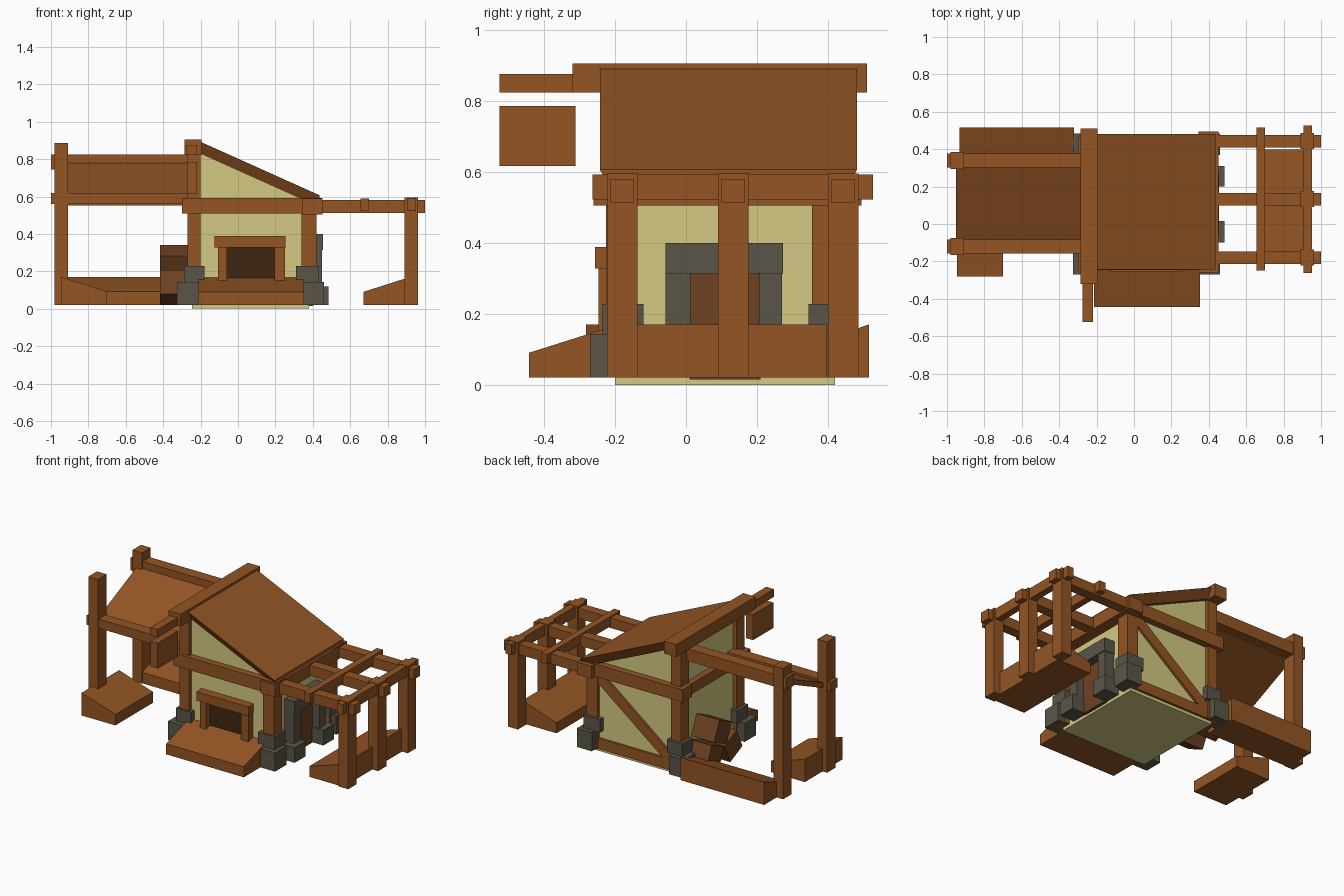
import bpy, bmesh, math
from mathutils import Matrix, Vector

if "Cube" in bpy.data.objects:
    bpy.data.objects.remove(bpy.data.objects["Cube"])


def srgb(r, g, b):
    f = lambda c: (c / 255 / 12.92) if c < 10 else ((c / 255 + 0.055) / 1.055) ** 2.4
    return (f(r), f(g), f(b), 1.0)


def material(name, rgb):
    m = bpy.data.materials.new(name)
    m.diffuse_color = srgb(*rgb)
    m.use_nodes = True
    m.node_tree.nodes["Principled BSDF"].inputs["Base Color"].default_value = m.diffuse_color
    return m


WOOD = material("warm wood", (147, 85, 36))
DARK = material("dark wood", (110, 66, 34))
HOLE = material("window dark", (64, 38, 18))
PLASTER = material("khaki plaster", (211, 202, 130))
STONE = material("grey stone", (90, 85, 72))


def finish(name, bm, mat):
    bmesh.ops.recalc_face_normals(bm, faces=bm.faces)
    me = bpy.data.meshes.new(name)
    bm.to_mesh(me)
    bm.free()
    me.materials.append(mat)
    ob = bpy.data.objects.new(name, me)
    bpy.context.collection.objects.link(ob)
    return ob


def box(name, x, y, z, mat=WOOD, tilt=0):
    """Box from (min, max) ranges, optionally tilted about the x axis."""
    bm = bmesh.new()
    bmesh.ops.create_cube(bm, size=1)
    size = [r[1] - r[0] for r in (x, y, z)]
    mid = Vector([(r[0] + r[1]) / 2 for r in (x, y, z)])
    bmesh.ops.scale(bm, vec=size, verts=bm.verts)
    bmesh.ops.rotate(bm, matrix=Matrix.Rotation(math.radians(tilt), 3, 'X'), verts=bm.verts)
    bmesh.ops.translate(bm, vec=mid, verts=bm.verts)
    return finish(name, bm, mat)


def prism(name, profile, axis, lo, hi, mat=WOOD):
    """Extrude a profile: axis 'y' takes (x, z) points, axis 'x' takes (y, z)."""
    bm = bmesh.new()
    place = (lambda p, t: (p[0], t, p[1])) if axis == 'y' else (lambda p, t: (t, p[0], p[1]))
    a = [bm.verts.new(place(p, lo)) for p in profile]
    b = [bm.verts.new(place(p, hi)) for p in profile]
    bm.faces.new(a)
    bm.faces.new(b[::-1])
    n = len(profile)
    for i in range(n):
        bm.faces.new((a[i], b[i], b[(i + 1) % n], a[(i + 1) % n]))
    return finish(name, bm, mat)


# --- House body: plastered walls under a single slope
prism("plaster_walls", [(-0.245, 0), (0.38, 0), (0.38, 0.575), (-0.245, 0.85)],
      'y', -0.2, 0.42, PLASTER)

# Corner posts with two-course stone footings
for sy, py, lower, upper in (("front", (-0.225, -0.14), (-0.27, -0.15), (-0.235, -0.12)),
                             ("back", (0.355, 0.44), (0.37, 0.485), (0.345, 0.455))):
    box(f"{sy}_left_post", (-0.27, -0.2), py, (0.02, 0.83))
    box(f"{sy}_right_post", (0.34, 0.42), py, (0.02, 0.52))
    box(f"{sy}_left_lower_stone", (-0.325, -0.215), lower, (0.02, 0.143), STONE)
    box(f"{sy}_left_upper_stone", (-0.29, -0.18), upper, (0.143, 0.228), STONE)
    box(f"{sy}_right_lower_stone", (0.35, 0.46), lower, (0.02, 0.143), STONE)
    box(f"{sy}_right_upper_stone", (0.31, 0.433), upper, (0.143, 0.228), STONE)

# Ring of wall plates and low sills
box("front_plate", (-0.3, 0.45), (-0.245, -0.15), (0.51, 0.593))
box("back_plate", (-0.3, 0.45), (0.365, 0.465), (0.51, 0.593))
box("right_plate", (0.345, 0.453), (-0.26, 0.495), (0.505, 0.588))
box("left_plate", (-0.285, -0.2), (-0.24, 0.46), (0.515, 0.585))
box("back_sill", (-0.22, 0.36), (0.36, 0.435), (0.02, 0.09))
box("left_sill", (-0.262, -0.2), (-0.15, 0.37), (0.02, 0.09))
prism("back_brace", [(0.34, 0.455), (0.34, 0.515), (0.30, 0.515), (-0.2, 0.125),
                     (-0.2, 0.065), (-0.165, 0.065)], 'y', 0.40, 0.435)

# Roof slab, undercut along its gable ends
bm = bmesh.new()
rings = []
for dz, x1, y0, y1 in ((0, 0.437, -0.243, 0.482), (-0.064, 0.437, -0.205, 0.445)):
    top = lambda x: 0.89 + dz - 0.449 * (x + 0.195)
    rings.append([bm.verts.new((x, y, top(x))) for x, y in
                  ((-0.21, y0), (x1, y0), (x1, y1), (-0.21, y1))])
a, b = rings
bm.faces.new(a)
bm.faces.new(b[::-1])
for i in range(4):
    j = (i + 1) % 4
    bm.faces.new((a[i], b[i], b[j], a[j]))
finish("main_roof", bm, WOOD)
box("ridge_beam", (-0.285, -0.195), (-0.32, 0.51), (0.823, 0.905))

# Hanging board on its bracket
box("sign_bracket", (-0.275, -0.22), (-0.525, -0.3), (0.823, 0.875))
box("sign_board", (-0.272, -0.22), (-0.525, -0.312), (0.617, 0.785))

# Front window and sloped step
box("front_window", (-0.07, 0.205), (-0.208, -0.19), (0.15, 0.34), HOLE)
box("window_left_jamb", (-0.107, -0.06), (-0.247, -0.19), (0.1, 0.335))
box("window_right_jamb", (0.195, 0.25), (-0.247, -0.19), (0.1, 0.335))
box("window_lintel", (-0.125, 0.255), (-0.257, -0.19), (0.328, 0.388))
prism("front_step", [(-0.443, 0.02), (-0.19, 0.02), (-0.19, 0.17), (-0.443, 0.09)],
      'x', -0.215, 0.353)

# Side door in a stone surround
box("side_door", (0.36, 0.4), (0.01, 0.21), (0.015, 0.32), DARK)
box("door_lintel", (0.36, 0.455), (-0.058, 0.273), (0.313, 0.4), STONE)
for n, jamb, base in (("front", (-0.058, 0.012), (-0.1, 0.015)),
                      ("back", (0.207, 0.27), (0.2, 0.31))):
    box(f"door_{n}_jamb", (0.36, 0.45), jamb, (0.02, 0.32), STONE)
    box(f"door_{n}_base_stone", (0.37, 0.485), base, (0.02, 0.12), STONE)

# --- Pergola on the right
for n, y in (("front", -0.18), ("middle", 0.133), ("back", 0.443)):
    box(f"pergola_{n}_post", (0.89, 0.963), (y - 0.043, y + 0.043), (0.02, 0.595))
    box(f"pergola_{n}_rafter", (0.43, 1.0), (y - 0.033, y + 0.033), (0.513, 0.58))
box("pergola_inner_crossbar", (0.655, 0.7), (-0.248, 0.517), (0.525, 0.59))
box("pergola_outer_crossbar", (0.907, 0.952), (-0.263, 0.527), (0.522, 0.592))
prism("pergola_bench", [(0.67, 0.02), (0.92, 0.02), (0.92, 0.17), (0.67, 0.09)],
      'y', -0.212, 0.397)

# --- Lean-to on the left
for n, y, z in (("front", -0.12, (0.56, 0.62)), ("back", 0.34, (0.745, 0.825))):
    box(f"lean_to_{n}_post", (-0.98, -0.91), (y - 0.045, y + 0.045), (0.02, 0.885))
    box(f"lean_to_{n}_beam", (-1.0, -0.22), (y - 0.038, y + 0.038), z)
prism("lean_to_roof", [(-0.12, 0.553), (0.34, 0.76), (0.34, 0.795), (-0.12, 0.588)],
      'x', -0.952, -0.25)
prism("lean_to_front_ramp", [(-0.947, 0.02), (-0.7, 0.02), (-0.7, 0.093), (-0.947, 0.17)],
      'y', -0.282, 0.11)
prism("lean_to_back_ramp", [(0.3, 0.02), (0.515, 0.02), (0.515, 0.17), (0.3, 0.093)],
      'x', -0.933, -0.32)

# Stacked tilted wood blocks by the left wall
for i, (y, z, t) in enumerate(((0.29, 0.113, 22), (0.10, 0.113, -25), (0.21, 0.247, 25))):
    box(f"wood_block_{i + 1}", (-0.418, -0.25), (y - 0.07, y + 0.07), (z - 0.07, z + 0.07), DARK, t)
